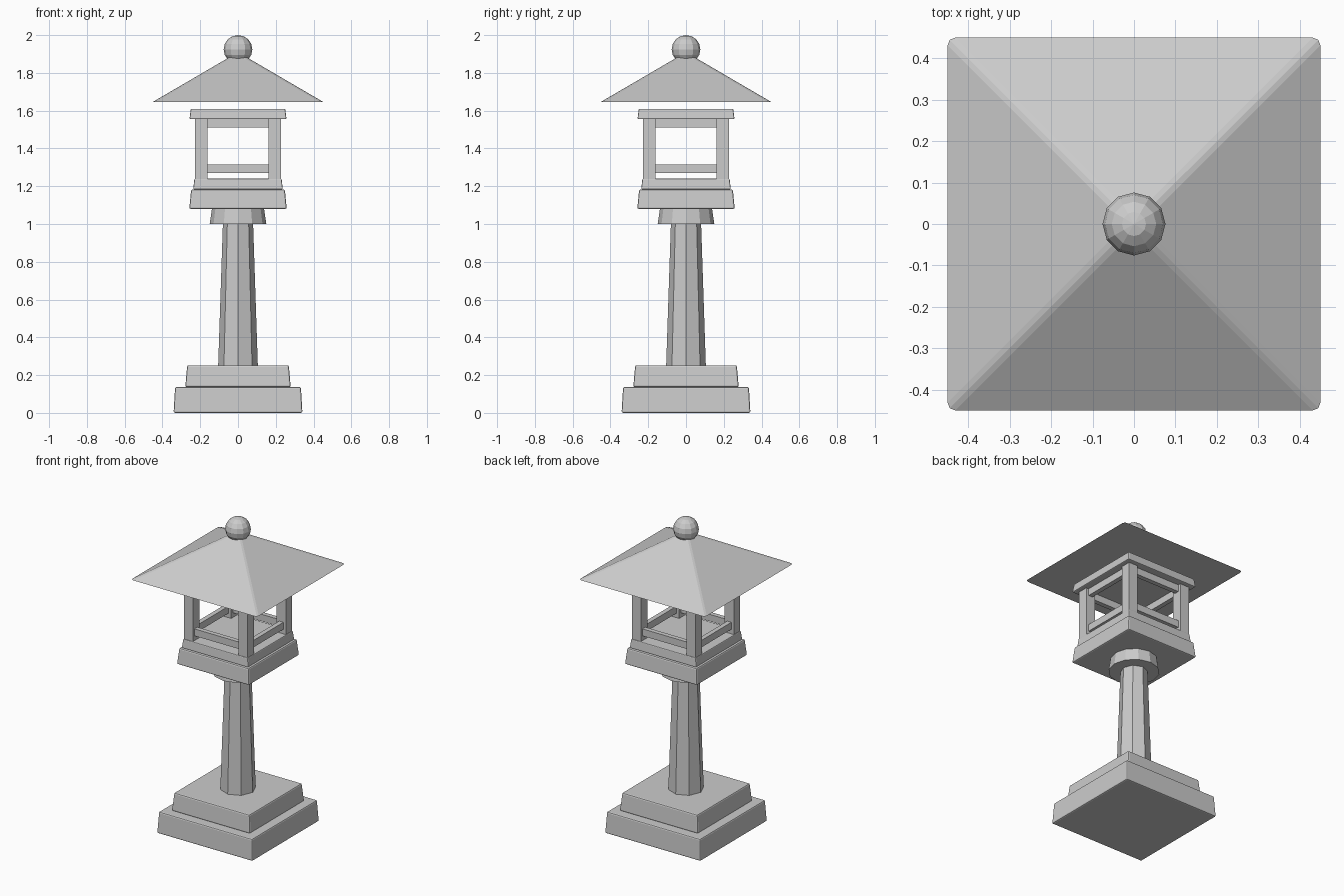
import bpy, bmesh
from math import pi, sqrt

if "Cube" in bpy.data.objects:
    bpy.data.objects.remove(bpy.data.objects["Cube"])


def add_mesh(name, bm):
    mesh = bpy.data.meshes.new(name)
    bm.to_mesh(mesh)
    bm.free()
    obj = bpy.data.objects.new(name, mesh)
    bpy.context.collection.objects.link(obj)
    return obj


def slab(name, z0, z1, half_bottom, half_top, bevel=0.008):
    """Square tapered stone block with softened edges."""
    bm = bmesh.new()
    bmesh.ops.create_cube(bm, size=2)
    for v in bm.verts:
        top = v.co.z > 0
        h = half_top if top else half_bottom
        v.co = (v.co.x * h, v.co.y * h, z1 if top else z0)
    obj = add_mesh(name, bm)
    mod = obj.modifiers.new("edge_bevel", 'BEVEL')
    mod.width = bevel
    mod.segments = 2


def drum(name, sides, z0, z1, r0, r1):
    """Tapered prism standing on z0."""
    bm = bmesh.new()
    bmesh.ops.create_cone(bm, cap_ends=True, segments=sides,
                          radius1=r0, radius2=r1, depth=z1 - z0)
    bmesh.ops.translate(bm, verts=bm.verts, vec=(0, 0, (z0 + z1) / 2))
    return add_mesh(name, bm)


def box(name, centre, size):
    bm = bmesh.new()
    bmesh.ops.create_cube(bm, size=1)
    bmesh.ops.scale(bm, verts=bm.verts, vec=size)
    bmesh.ops.translate(bm, verts=bm.verts, vec=centre)
    return add_mesh(name, bm)


# Stepped base
slab("base_lower", 0.0, 0.137, 0.341, 0.333)
slab("base_upper", 0.137, 0.252, 0.279, 0.269)

# Column and collar
drum("column", 8, 0.25, 1.0, 0.105, 0.08)
drum("collar", 12, 1.0, 1.08, 0.15, 0.138)

# Light chamber floor
slab("platform", 1.08, 1.183, 0.258, 0.248)
slab("chamber_floor", 1.183, 1.24, 0.237, 0.231, 0.005)

# Corner posts
P = 0.195
for i, (sx, sy) in enumerate(((1, 1), (-1, 1), (-1, -1), (1, -1))):
    box(f"corner_post_{i + 1}", (sx * P, sy * P, 1.395), (0.065, 0.065, 0.32))

# Window rails between the posts
for level, z, h in (("lower", 1.292, 0.045), ("upper", 1.533, 0.045)):
    for side, s in (("a", -1), ("b", 1)):
        box(f"{level}_rail_x_{side}", (0, s * P, z), (0.33, 0.03, h))
        box(f"{level}_rail_y_{side}", (s * P, 0, z), (0.03, 0.33, h))

# Chamber cap
slab("chamber_cap", 1.555, 1.61, 0.257, 0.25, 0.006)

# Hipped roof with softened ridges
bm = bmesh.new()
half0, half1, z0, z1 = 0.45, 0.02, 1.647, 1.898
bmesh.ops.create_cube(bm, size=2)
for v in bm.verts:
    top = v.co.z > 0
    h = half1 if top else half0
    v.co = (v.co.x * h, v.co.y * h, z1 if top else z0)
hips = [e for e in bm.edges if abs(e.verts[0].co.z - e.verts[1].co.z) > 0.1]
bmesh.ops.bevel(bm, geom=hips, offset=0.014, segments=2, profile=0.5, affect='EDGES')
add_mesh("roof", bm)

# Finial ball
bm = bmesh.new()
bmesh.ops.create_uvsphere(bm, u_segments=12, v_segments=8, radius=0.076)
bmesh.ops.translate(bm, verts=bm.verts, vec=(0, 0, 1.924))
add_mesh("finial_ball", bm)
